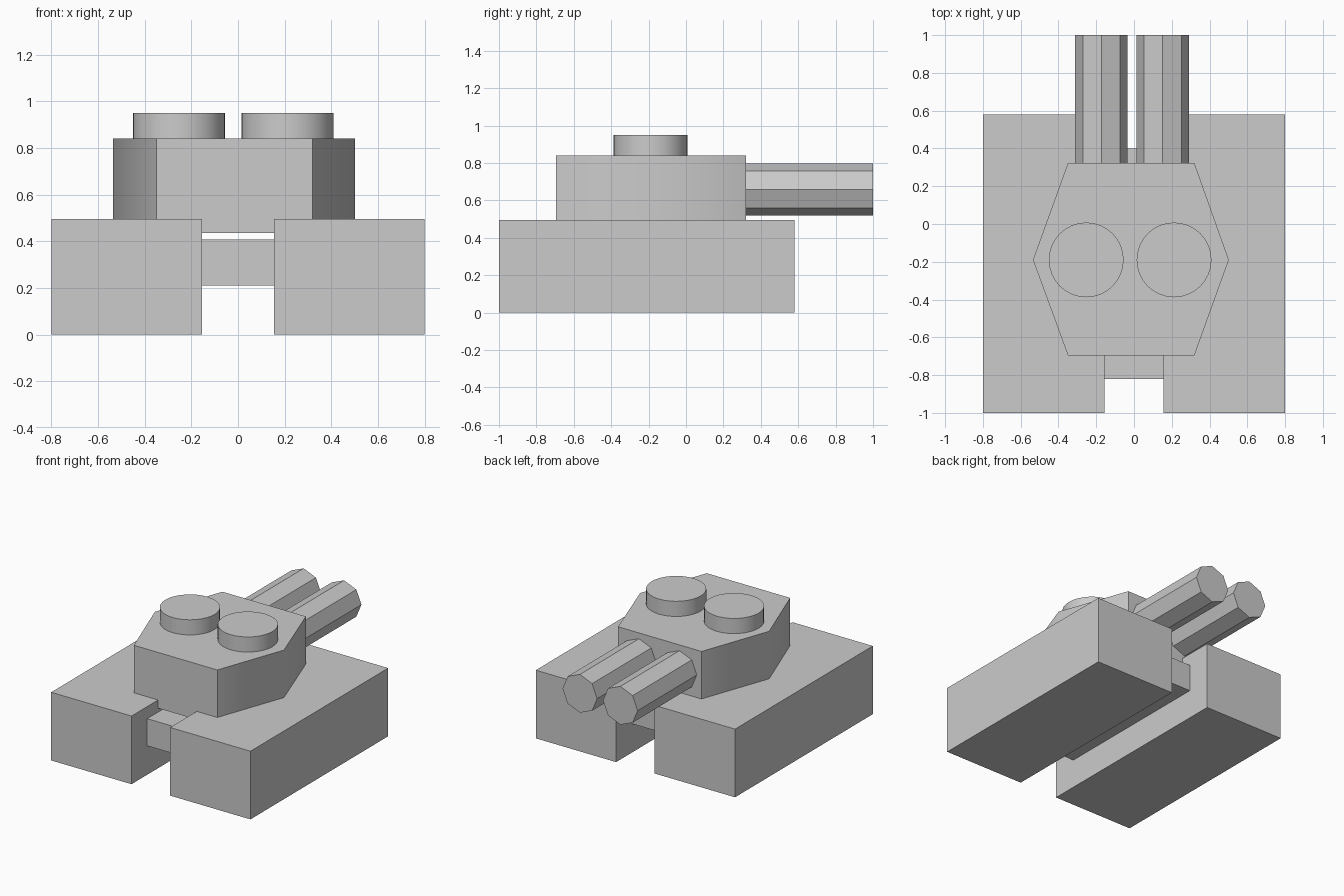
import bpy, bmesh
from math import radians
from mathutils import Matrix

if "Cube" in bpy.data.objects:
    bpy.data.objects.remove(bpy.data.objects["Cube"])


def make_object(name, bm):
    bmesh.ops.recalc_face_normals(bm, faces=bm.faces)
    mesh = bpy.data.meshes.new(name)
    bm.to_mesh(mesh)
    bm.free()
    obj = bpy.data.objects.new(name, mesh)
    bpy.context.collection.objects.link(obj)
    return obj


def smooth(obj, degrees):
    bpy.ops.object.select_all(action='DESELECT')
    obj.select_set(True)
    bpy.context.view_layer.objects.active = obj
    bpy.ops.object.shade_smooth_by_angle(angle=radians(degrees))


def box(name, low, high):
    size = [b - a for a, b in zip(low, high)]
    centre = [(a + b) / 2 for a, b in zip(low, high)]
    bm = bmesh.new()
    bmesh.ops.create_cube(bm, size=1, matrix=Matrix.Translation(centre) @ Matrix.Diagonal((*size, 1)))
    return make_object(name, bm)


def cylinder(name, centre, radius, depth, sides, tilt=0):
    bm = bmesh.new()
    matrix = Matrix.Translation(centre) @ Matrix.Rotation(radians(tilt), 4, 'X')
    bmesh.ops.create_cone(bm, cap_ends=True, segments=sides, radius1=radius,
                          radius2=radius, depth=depth, matrix=matrix)
    return make_object(name, bm)


# Track blocks on both sides, joined by the lower hull
box("left_track", (-0.8, -1.0, 0), (-0.155, 0.58, 0.495))
box("right_track", (0.155, -1.0, 0), (0.8, 0.58, 0.495))
box("hull", (-0.155, -0.82, 0.21), (0.155, 0.40, 0.407))

# Six-sided turret, extruded from its outline
outline = [(-0.35, -0.695), (0.32, -0.695), (0.502, -0.19),
           (0.32, 0.322), (-0.35, 0.322), (-0.535, -0.19)]
bm = bmesh.new()
base = bm.faces.new([bm.verts.new((x, y, 0.435)) for x, y in outline])
top = bmesh.ops.extrude_face_region(bm, geom=[base], use_keep_orig=True)["geom"]
bmesh.ops.translate(bm, vec=(0, 0, 0.405),
                    verts=[v for v in top if isinstance(v, bmesh.types.BMVert)])
smooth(make_object("turret", bm), 42)

# Round hatches on the turret and eight-sided twin barrels behind it
for side, hatch_x, barrel_x in (("left", -0.253, -0.173), ("right", 0.212, 0.152)):
    hatch = cylinder(f"{side}_hatch", (hatch_x, -0.19, 0.89), 0.198, 0.12, 32)
    smooth(hatch, 42)
    cylinder(f"{side}_barrel", (barrel_x, 0.65, 0.659), 0.139, 0.70, 8, tilt=90)
